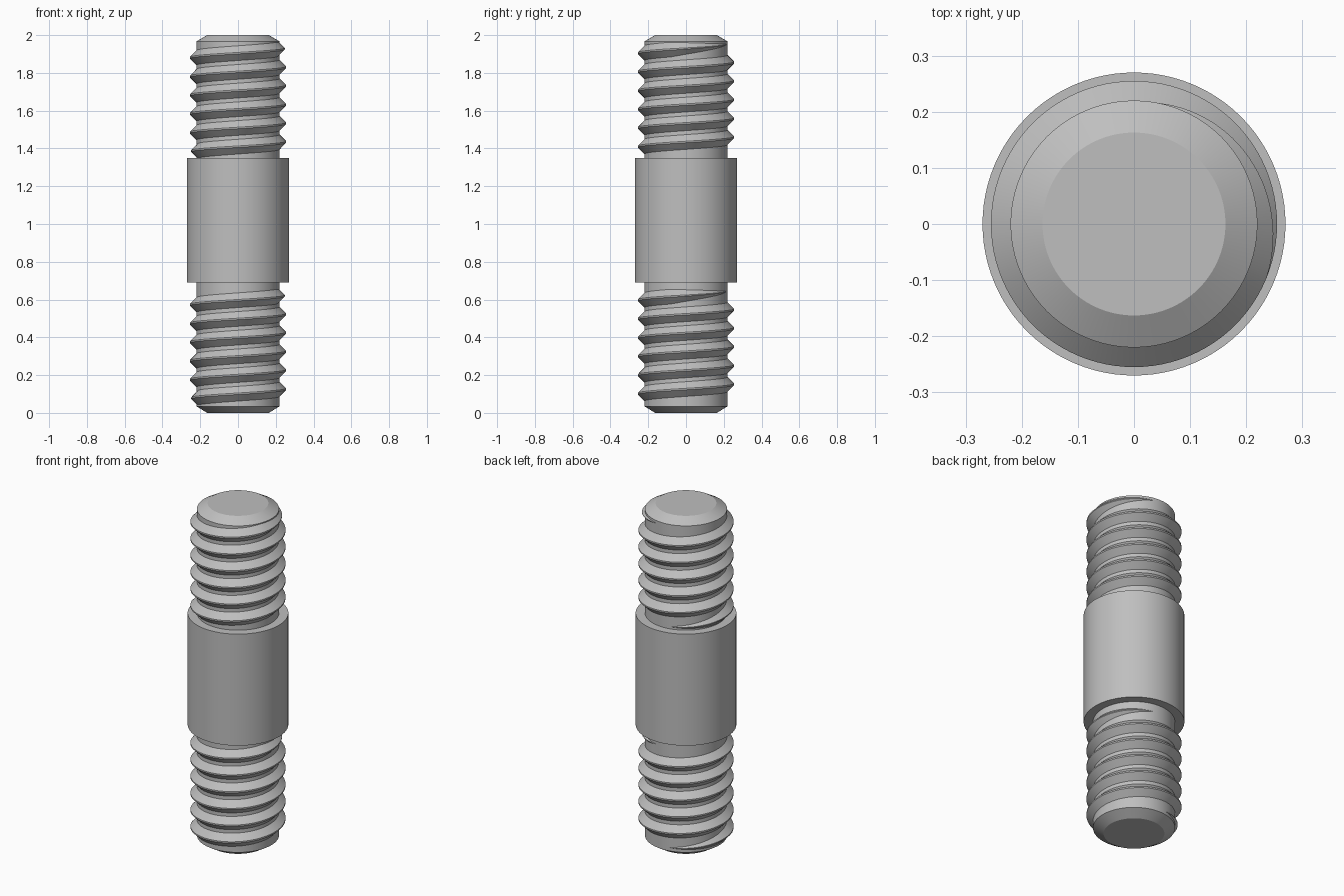
import bpy
import bmesh
import math

if "Cube" in bpy.data.objects:
    bpy.data.objects.remove(bpy.data.objects["Cube"], do_unlink=True)

STEEL = (0.52, 0.52, 0.52, 1.0)
SHAFT_R, CREST_R, COLLAR_R, TIP_R = 0.22, 0.255, 0.27, 0.163
PITCH = 0.099
SEGMENTS = 96

steel = bpy.data.materials.new("grey_steel")
steel.use_nodes = True
steel.diffuse_color = STEEL
steel.node_tree.nodes["Principled BSDF"].inputs["Base Color"].default_value = STEEL


def finish(name, bm):
    """Turn a bmesh into a smooth-shaded steel object."""
    bmesh.ops.recalc_face_normals(bm, faces=bm.faces)
    mesh = bpy.data.meshes.new(name)
    bm.to_mesh(mesh)
    bm.free()
    mesh.materials.append(steel)
    obj = bpy.data.objects.new(name, mesh)
    bpy.context.collection.objects.link(obj)
    bpy.ops.object.select_all(action="DESELECT")
    obj.select_set(True)
    bpy.context.view_layer.objects.active = obj
    bpy.ops.object.shade_smooth_by_angle(angle=math.radians(25))
    return obj


def bridge(bm, a, b, closed=True):
    n = len(a)
    for i in range(n if closed else n - 1):
        j = (i + 1) % n
        bm.faces.new((a[i], a[j], b[j], b[i]))


def turned(name, profile):
    """Revolve (radius, height) points and cap both ends."""
    bm = bmesh.new()
    rings = []
    for r, z in profile:
        rings.append([bm.verts.new((r * math.cos(t), r * math.sin(t), z))
                      for t in (math.tau * i / SEGMENTS for i in range(SEGMENTS))])
    for a, b in zip(rings, rings[1:]):
        bridge(bm, a, b)
    bm.faces.new(rings[0])
    bm.faces.new(rings[-1])
    return finish(name, bm)


def thread(name, z_start, turns):
    """Right-handed helical ridge that fades in and out at its ends."""
    bm = bmesh.new()
    steps = int(turns * SEGMENTS)
    fade = SEGMENTS * 0.31
    root_r = SHAFT_R - 0.004
    sections = []
    for i in range(steps + 1):
        t = math.pi / 2 + math.tau * i / SEGMENTS
        z = z_start + PITCH * i / SEGMENTS
        k = max(0.02, min(1.0, i / fade, (steps - i) / fade))
        crest = root_r + (CREST_R - root_r) * k
        base, flat = 0.043 * k, 0.004 * k
        section = ((root_r, -base), (crest, -flat), (crest, flat), (root_r, base))
        sections.append([bm.verts.new((r * math.cos(t), r * math.sin(t), z + dz))
                         for r, dz in section])
    for a, b in zip(sections, sections[1:]):
        bridge(bm, a, b)
    bm.faces.new(sections[0])
    bm.faces.new(sections[-1])
    return finish(name, bm)


# Turned rod with chamfered tips and a wider plain collar
turned("stud_body", [
    (TIP_R, 0.0), (SHAFT_R, 0.035),
    (SHAFT_R, 0.69), (COLLAR_R, 0.69),
    (COLLAR_R, 1.35), (SHAFT_R, 1.35),
    (SHAFT_R, 1.967), (TIP_R, 2.0),
])

# Screw threads on both ends
thread("lower_thread", 0.052, 6)
thread("upper_thread", 1.36, 6)
